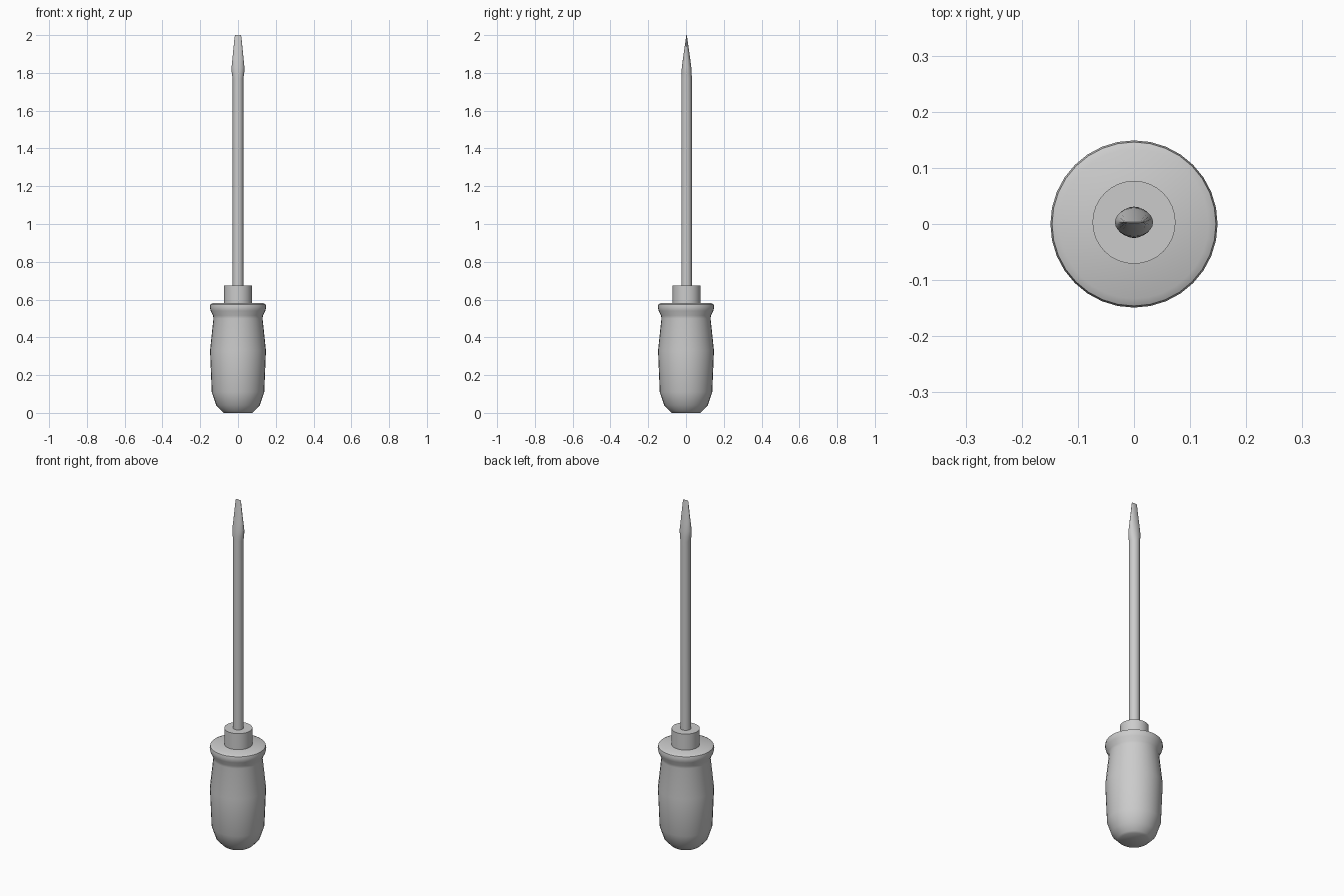
import bpy, bmesh, math

cube = bpy.data.objects.get("Cube")
if cube:
    bpy.data.objects.remove(cube, do_unlink=True)

grey = bpy.data.materials.new("light grey")
grey.use_nodes = True
colour = (0.6, 0.6, 0.6, 1)
grey.diffuse_color = colour
grey.node_tree.nodes["Principled BSDF"].inputs["Base Color"].default_value = colour


def loft(name, rings, sides=32, y=0.0, angle=50):
    """Skin a stack of (z, x radius, y radius) ellipses and cap both ends."""
    bm = bmesh.new()
    loops = []
    for z, rx, ry in rings:
        turn = [2 * math.pi * i / sides for i in range(sides)]
        loops.append([bm.verts.new((rx * math.cos(a), y + ry * math.sin(a), z)) for a in turn])
    for low, high in zip(loops, loops[1:]):
        for i in range(sides):
            j = (i + 1) % sides
            bm.faces.new((low[i], low[j], high[j], high[i]))
    bm.faces.new(loops[0][::-1])
    bm.faces.new(loops[-1])
    mesh = bpy.data.meshes.new(name)
    bm.to_mesh(mesh)
    bm.free()
    mesh.materials.append(grey)
    obj = bpy.data.objects.new(name, mesh)
    bpy.context.collection.objects.link(obj)
    bpy.ops.object.select_all(action='DESELECT')
    obj.select_set(True)
    bpy.context.view_layer.objects.active = obj
    bpy.ops.object.shade_smooth_by_angle(angle=math.radians(angle))
    return obj


# Rounded grip with a swollen middle, a neck and a rolled lip
grip = [(0, 0.075), (0.008, 0.085), (0.04, 0.115), (0.11, 0.139), (0.33, 0.148),
        (0.50, 0.130), (0.515, 0.132), (0.54, 0.145), (0.56, 0.149),
        (0.575, 0.146), (0.582, 0.133)]
loft("handle", [(z, r, r) for z, r in grip])

# Plain collar on top of the grip
loft("collar", [(0.57, 0.074, 0.074), (0.675, 0.074, 0.074)], y=0.003)

# Round shaft that flares sideways and flattens to a blade
loft("shaft_and_blade", [(0.66, 0.028, 0.028), (1.77, 0.028, 0.028),
                         (1.80, 0.033, 0.027), (1.83, 0.034, 0.025),
                         (1.87, 0.030, 0.020), (1.99, 0.018, 0.003),
                         (2.0, 0.016, 0.001)], sides=24, y=0.003)
